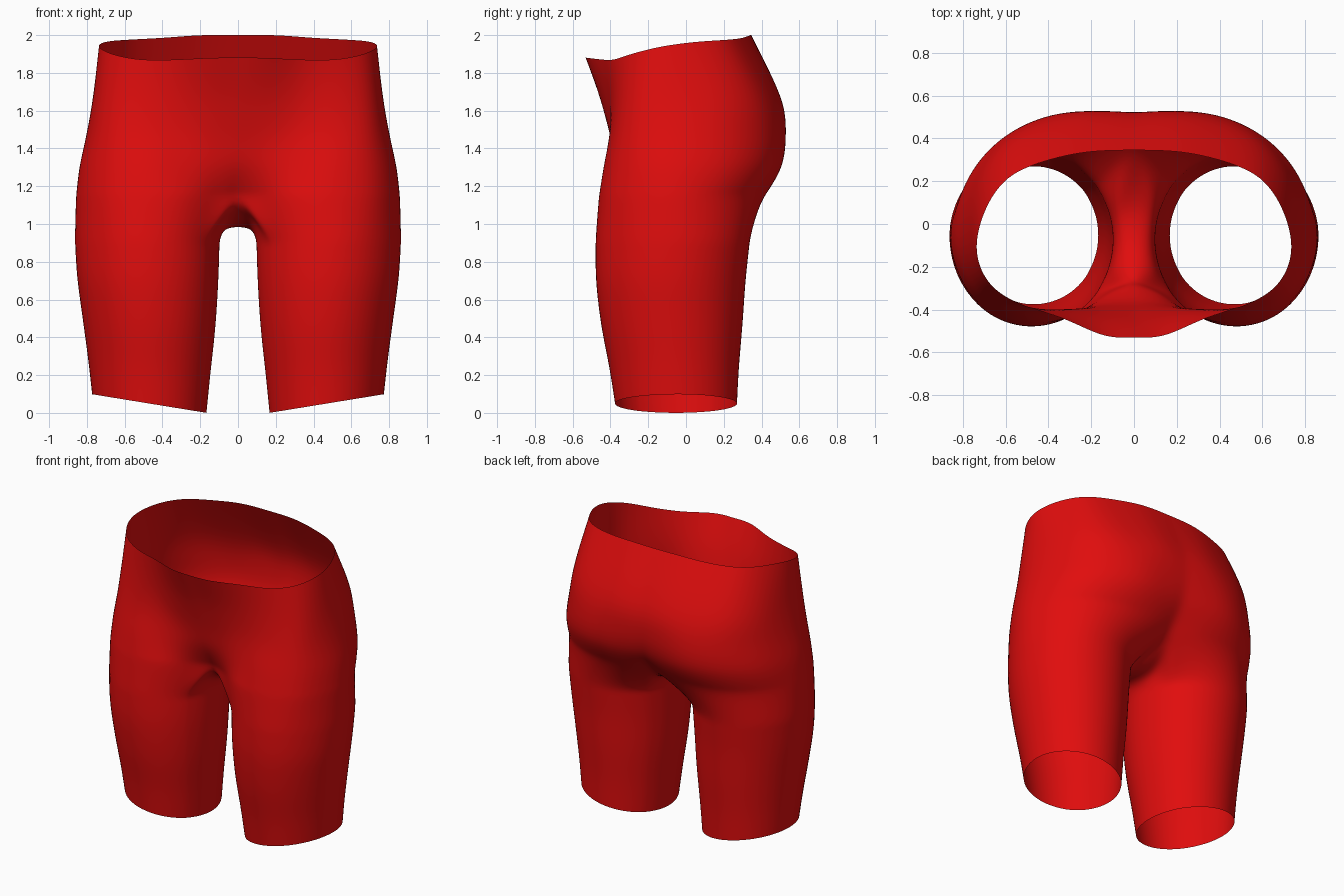
import bpy
import bmesh
import math
from mathutils import Vector

cube = bpy.data.objects.get("Cube")
if cube:
    bpy.data.objects.remove(cube, do_unlink=True)

ARC = 20      # segments around the outside of one half
INNER = 6     # segments along the inner thigh
STEPS = 3     # rows between two torso sections


def spline(points, t):
    """Smooth curve through the points, t from 0 to 1."""
    pts = [Vector(p) for p in points]
    last = len(pts) - 1
    i = min(int(t * last), last - 1)
    f = t * last - i
    b, c = pts[i], pts[i + 1]
    a = pts[max(i - 1, 0)]
    d = pts[min(i + 2, last)]
    return (b * 2 + (c - a) * f + (a * 2 - b * 5 + c * 4 - d) * f ** 2
            + (b * 3 - a - c * 3 + d) * f ** 3) / 2


# Torso half sections (x, y), from front centre round the hip to back centre
SECTIONS = [
    [(0, -.27), (.12, -.32), (.28, -.43), (.5, -.465), (.74, -.37), (.865, -.1),
     (.8, .16), (.62, .34), (.38, .41), (.16, .4), (0, .34)],
    [(0, -.36), (.12, -.37), (.3, -.41), (.5, -.44), (.73, -.35), (.845, -.1),
     (.79, .2), (.62, .4), (.38, .5), (.16, .5), (0, .475)],
    [(0, -.405), (.14, -.4), (.3, -.395), (.5, -.405), (.71, -.33), (.805, -.1),
     (.76, .2), (.6, .41), (.38, .51), (.18, .53), (0, .52)],
    [(0, -.46), (.14, -.45), (.32, -.41), (.52, -.385), (.7, -.3), (.77, -.1),
     (.73, .18), (.59, .37), (.38, .46), (.18, .5), (0, .495)],
    [(0, -.53), (.14, -.525), (.33, -.44), (.52, -.38), (.67, -.29), (.74, -.13),
     (.7, .06), (.59, .22), (.4, .3), (.2, .34), (0, .345)],
]
LEVELS = [1.14, 1.3, 1.48, 1.68]
WAIST = [1.88, 1.88, 1.87, 1.87, 1.9, 1.94, 1.965, 1.975, 1.985, 2, 2]

# Leg sections: height, inner x, outer x, front y, back y
LEGS = [(0, .165, .78, -.38, .275), (.2, .145, .8, -.41, .285),
        (.45, .118, .83, -.455, .305), (.7, .102, .86, -.482, .322),
        (.92, .095, .873, -.484, .345)]
# Leg angles that line up with the torso section points
ANGLES = [35, 45, 62, 92, 130, 180, 217, 250, 285, 312, 325]
# Crotch seam (y, z), back to front
SEAM = [(.22, 1.03), (.1, .985), (0, .985), (-.1, 1.005), (-.2, 1.06)]


def leg_angles():
    outer = [spline([(a, 0) for a in ANGLES], i / ARC).x for i in range(ARC + 1)]
    sweep = ANGLES[0] + 360 - ANGLES[-1]
    inner = [ANGLES[-1] + sweep * k / INNER for k in range(1, INNER)]
    return [math.radians(a) for a in outer + inner]


def leg_ring(t):
    z, x0, x1, y0, y1 = spline(LEGS, t)
    ring = []
    for a in leg_angles():
        x = (x0 + x1) / 2 - (x1 - x0) / 2 * math.cos(a)
        y = (y0 + y1) / 2 - (y1 - y0) / 2 * -math.sin(a) * -1
        # The hem rises towards the outside of the leg
        rise = .1 * (x - x0) / (x1 - x0) * max(0, 1 - z / .8)
        ring.append(Vector((x, y, z + rise)))
    return ring


# Torso rows
heights = [[z] * len(WAIST) for z in LEVELS] + [WAIST]
columns = [[(x, y, z) for (x, y), z in zip(s, h)] for s, h in zip(SECTIONS, heights)]
key_rows = [[spline(s, i / ARC) for i in range(ARC + 1)] for s in columns]
spans = (len(key_rows) - 1) * STEPS
torso = [[spline([row[i] for row in key_rows], r / spans) for i in range(ARC + 1)]
         for r in range(spans + 1)]

# Leg rows, then a rounding row that turns into the crotch
legs = [leg_ring(r / 12) for r in range(13)]
join = torso[0] + [Vector((0, y, z)) for y, z in SEAM]
turn = []
for i, (low, high) in enumerate(zip(legs[-1], join)):
    if i <= ARC:
        turn.append(low.lerp(high, .5))
    else:
        p = high.lerp(low, .75)
        p.z = low.z + (high.z - low.z) * .87
        turn.append(p)

# Skin one half
bm = bmesh.new()
rings = [[bm.verts.new(p) for p in ring] for ring in legs + [turn, join]]
size = ARC + INNER
for low, high in zip(rings, rings[1:]):
    for i in range(size):
        j = (i + 1) % size
        bm.faces.new((low[i], low[j], high[j], high[i]))
rows = [rings[-1][:ARC + 1]] + [[bm.verts.new(p) for p in row] for row in torso[1:]]
for low, high in zip(rows, rows[1:]):
    for i in range(ARC):
        bm.faces.new((low[i], low[i + 1], high[i + 1], high[i]))
for face in bm.faces:
    face.smooth = True

mesh = bpy.data.meshes.new("shorts")
bm.to_mesh(mesh)
bm.free()
shorts = bpy.data.objects.new("shorts", mesh)
bpy.context.collection.objects.link(shorts)

# Other half and smoothing
mirror = shorts.modifiers.new("mirror", 'MIRROR')
mirror.use_clip = True
mirror.merge_threshold = .002
smooth = shorts.modifiers.new("smooth", 'SUBSURF')
smooth.levels = smooth.render_levels = 2

# Red cloth
red = bpy.data.materials.new("red cloth")
red.use_nodes = True
colour = (.75, .004, .004, 1)
red.diffuse_color = colour
red.node_tree.nodes["Principled BSDF"].inputs["Base Color"].default_value = colour
mesh.materials.append(red)
